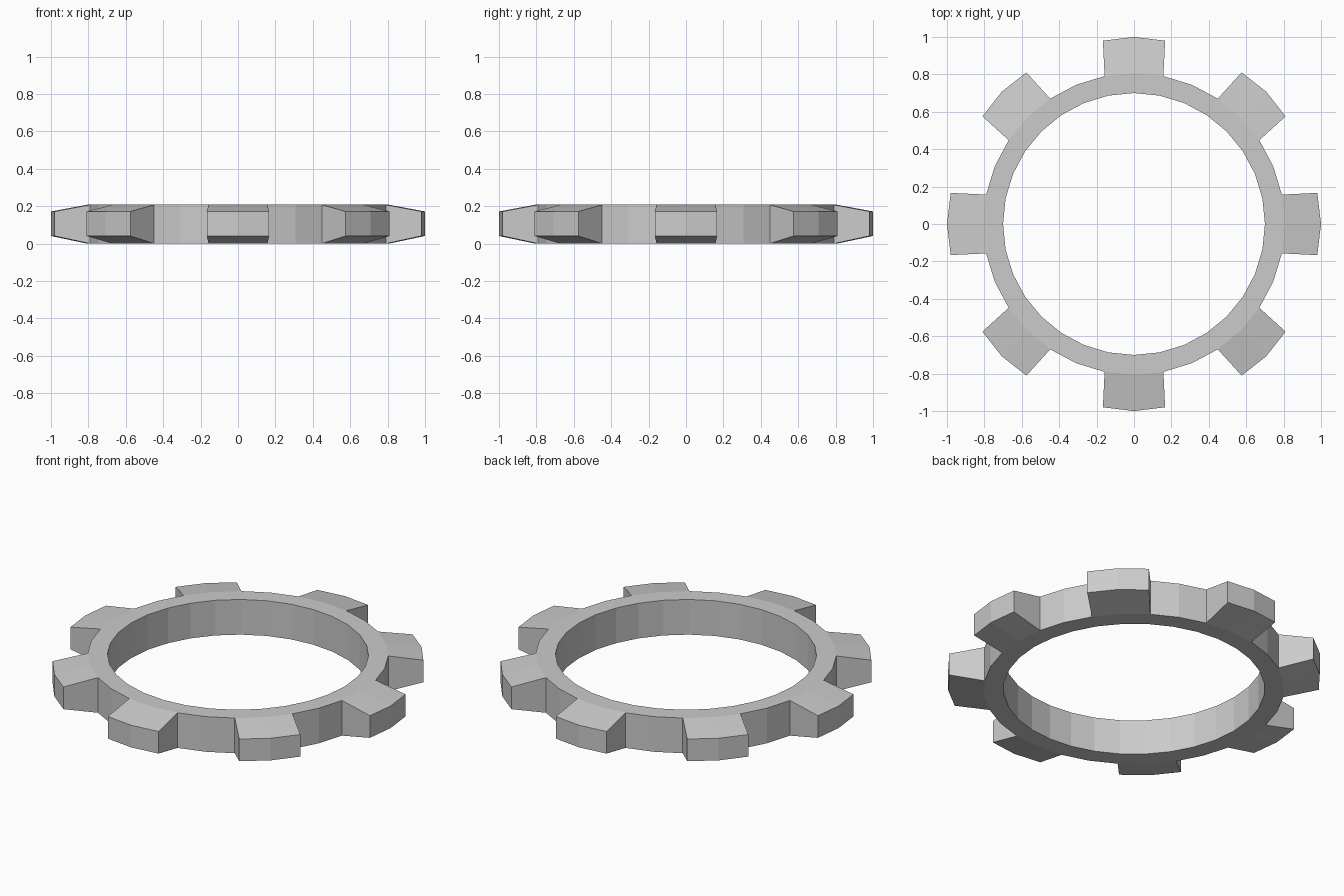
import bpy, bmesh
from math import sin, cos, pi

if "Cube" in bpy.data.objects:
    bpy.data.objects.remove(bpy.data.objects["Cube"])

SEGS, TEETH = 32, 8
INNER, ROOT, HEIGHT = 0.70, 0.806, 0.208
TIP_LOW, TIP_HIGH = 0.041, 0.172

bm = bmesh.new()


def vert(r, a, z):
    return bm.verts.new((r * cos(a), r * sin(a), z))


def loop(r, z):
    return [vert(r, 2 * pi * i / SEGS, z) for i in range(SEGS)]


# Ring body
in_low, in_high = loop(INNER, 0), loop(INNER, HEIGHT)
out_low, out_high = loop(ROOT, 0), loop(ROOT, HEIGHT)
step = SEGS // TEETH
for i in range(SEGS):
    j = (i + 1) % SEGS
    bm.faces.new((in_low[i], in_low[j], in_high[j], in_high[i]))
    bm.faces.new((in_high[i], in_high[j], out_high[j], out_high[i]))
    bm.faces.new((in_low[i], in_low[j], out_low[j], out_low[i]))
    # Gaps between the teeth
    if i % step in (1, 2):
        bm.faces.new((out_low[i], out_low[j], out_high[j], out_high[i]))

# Tapered teeth, each two segments wide
for t in range(TEETH):
    ids = [(t * step + k) % SEGS for k in (-1, 0, 1)]
    mid = 2 * pi * t / TEETH
    tip = [(0.994, mid - 0.168), (1.0, mid), (0.994, mid + 0.168)]
    low = [vert(r, a, TIP_LOW) for r, a in tip]
    high = [vert(r, a, TIP_HIGH) for r, a in tip]
    for k in (0, 1):
        i, j = ids[k], ids[k + 1]
        bm.faces.new((low[k], low[k + 1], high[k + 1], high[k]))
        bm.faces.new((out_high[i], out_high[j], high[k + 1], high[k]))
        bm.faces.new((out_low[i], out_low[j], low[k + 1], low[k]))
    for k in (0, 2):
        i = ids[k]
        bm.faces.new((out_low[i], low[k], high[k], out_high[i]))

bmesh.ops.recalc_face_normals(bm, faces=bm.faces)
mesh = bpy.data.meshes.new("gear_ring")
bm.to_mesh(mesh)
bm.free()
bpy.context.collection.objects.link(bpy.data.objects.new("gear_ring", mesh))
